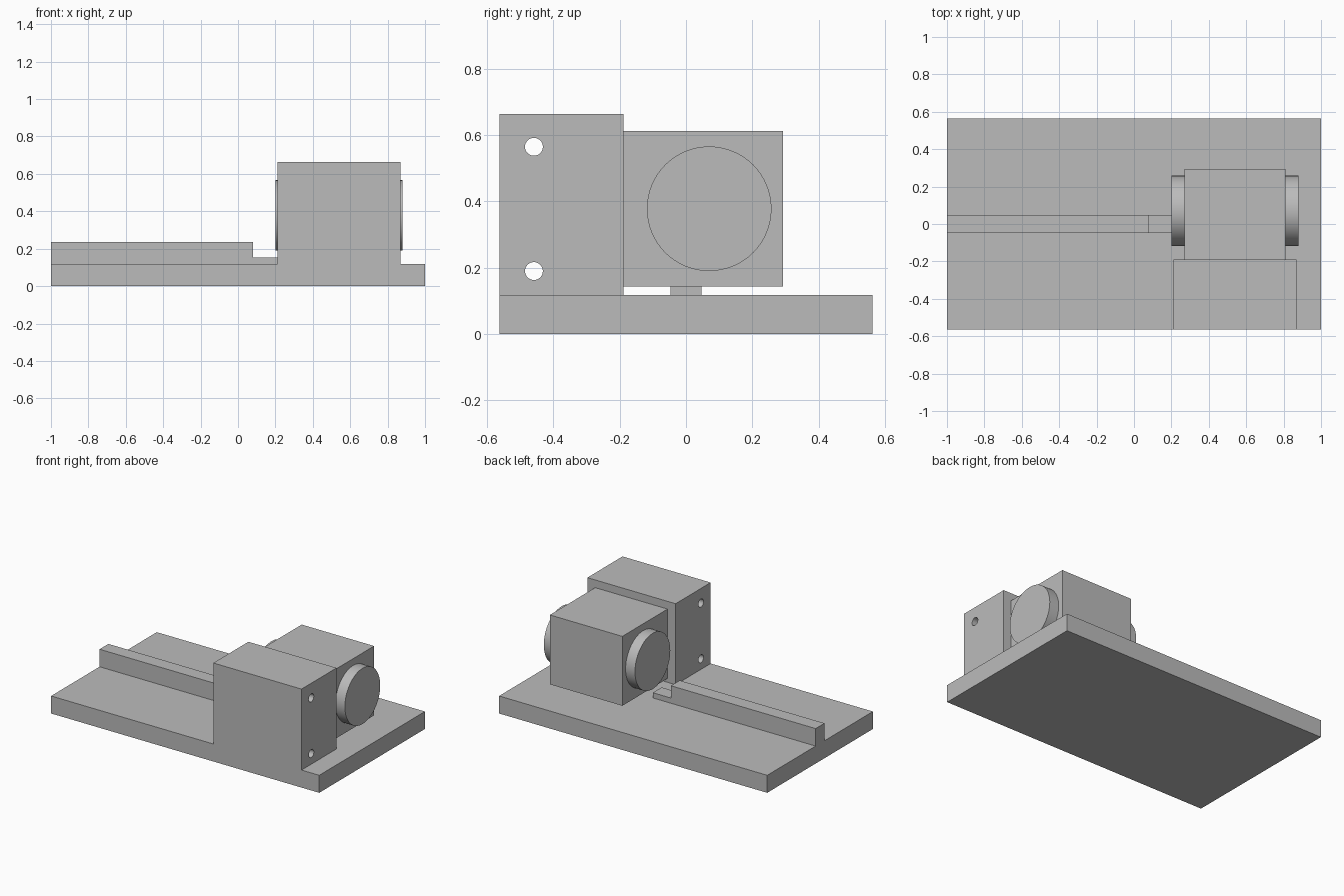
import bpy
import math

if "Cube" in bpy.data.objects:
    bpy.data.objects.remove(bpy.data.objects["Cube"], do_unlink=True)

grey = bpy.data.materials.new("plain grey")
grey.use_nodes = True
colour = (0.5, 0.5, 0.5, 1)
grey.diffuse_color = colour
grey.node_tree.nodes["Principled BSDF"].inputs["Base Color"].default_value = colour


def box(name, x, y, z):
    """Box spanning the given (low, high) ranges."""
    spans = (x, y, z)
    bpy.ops.mesh.primitive_cube_add(size=1, location=[(a + b) / 2 for a, b in spans])
    ob = bpy.context.object
    ob.name = name
    ob.scale = [b - a for a, b in spans]
    bpy.ops.object.transform_apply(location=False, rotation=False, scale=True)
    ob.data.materials.append(grey)
    return ob


def rod(name, x, y, z, radius, sides=64):
    """Cylinder along x spanning the range x."""
    bpy.ops.mesh.primitive_cylinder_add(
        vertices=sides, radius=radius, depth=x[1] - x[0],
        location=((x[0] + x[1]) / 2, y, z), rotation=(0, math.pi / 2, 0))
    ob = bpy.context.object
    ob.name = name
    ob.data.materials.append(grey)
    return ob


def combine(target, tool, operation):
    """Apply a boolean and discard the tool."""
    mod = target.modifiers.new(operation, 'BOOLEAN')
    mod.operation = operation
    mod.solver = 'EXACT'
    mod.object = tool
    bpy.context.view_layer.objects.active = target
    bpy.ops.object.modifier_apply(modifier=mod.name)
    bpy.data.objects.remove(tool, do_unlink=True)


def smooth(ob):
    bpy.ops.object.select_all(action='DESELECT')
    ob.select_set(True)
    bpy.context.view_layer.objects.active = ob
    bpy.ops.object.shade_smooth_by_angle(angle=math.radians(30))


# Base plate with the upright mounting block and its two through holes
base = box("base_with_block", (-1, 1), (-0.563, 0.563), (0, 0.118))
block = box("block", (0.21, 0.868), (-0.563, -0.189), (0.06, 0.664))
combine(base, block, 'UNION')
for height in (0.565, 0.19):
    combine(base, rod("hole", (0.1, 1), -0.459, height, 0.027, 32), 'DIFFERENCE')
smooth(base)

# Stepped guide rail
rail = box("guide_rail", (-1, 0.08), (-0.047, 0.047), (0.1, 0.236))
step = box("rail_step", (0, 0.215), (-0.047, 0.047), (0.1, 0.153))
combine(rail, step, 'UNION')

# Housing held behind the block
box("housing", (0.27, 0.81), (-0.189, 0.293), (0.144, 0.612))

# Round end caps on both sides of the housing
for side, span in (("right", (0.2, 0.27)), ("left", (0.81, 0.88))):
    smooth(rod(side + "_end_cap", span, 0.07, 0.378, 0.188))
